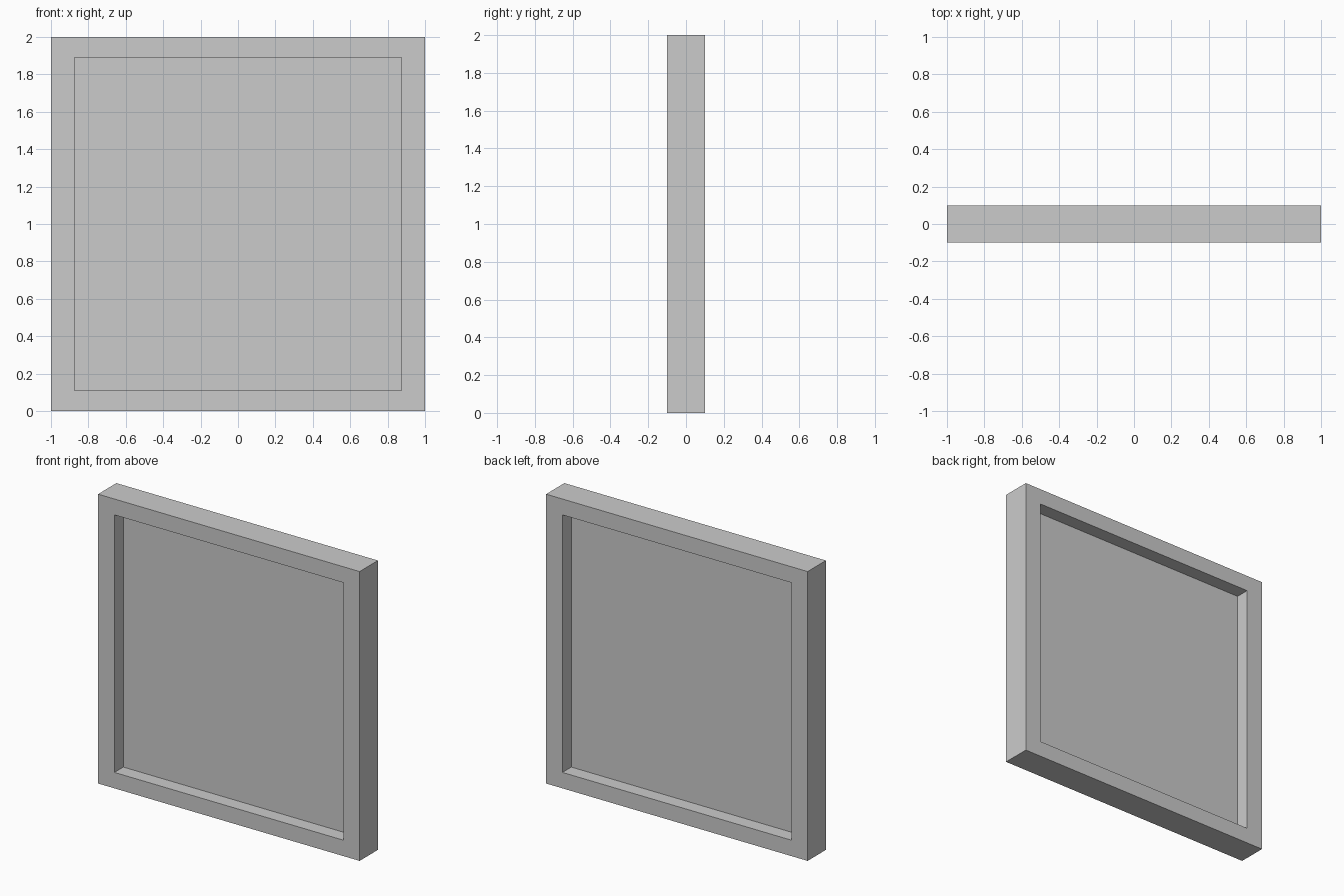
import bpy, bmesh

if "Cube" in bpy.data.objects:
    bpy.data.objects.remove(bpy.data.objects["Cube"])

HALF_DEPTH = 0.10
OUTER = (1.0, 0.0, 2.0)       # half width, bottom, top
INNER = (0.875, 0.11, 1.89)


def rect(half_w, z0, z1, y):
    return [(-half_w, y, z0), (half_w, y, z0), (half_w, y, z1), (-half_w, y, z1)]


def finish(bm, name):
    bmesh.ops.recalc_face_normals(bm, faces=bm.faces)
    mesh = bpy.data.meshes.new(name)
    bm.to_mesh(mesh)
    bm.free()
    obj = bpy.data.objects.new(name, mesh)
    bpy.context.collection.objects.link(obj)
    return obj


def extrude_back(bm, depth):
    geom = bmesh.ops.extrude_face_region(bm, geom=bm.faces[:], use_keep_orig=True)["geom"]
    verts = [g for g in geom if isinstance(g, bmesh.types.BMVert)]
    bmesh.ops.translate(bm, verts=verts, vec=(0, depth, 0))


# Frame: mitred rectangular ring, extruded through its full depth
bm = bmesh.new()
outer = [bm.verts.new(p) for p in rect(*OUTER, -HALF_DEPTH)]
inner = [bm.verts.new(p) for p in rect(*INNER, -HALF_DEPTH)]
for i in range(4):
    j = (i + 1) % 4
    bm.faces.new((outer[i], outer[j], inner[j], inner[i]))
extrude_back(bm, 2 * HALF_DEPTH)
finish(bm, "frame")

# Pane: thin sheet in the middle of the frame, recessed on both sides
PANE = 0.006
bm = bmesh.new()
bm.faces.new([bm.verts.new(p) for p in rect(*INNER, -PANE / 2)])
extrude_back(bm, PANE)
finish(bm, "pane")
